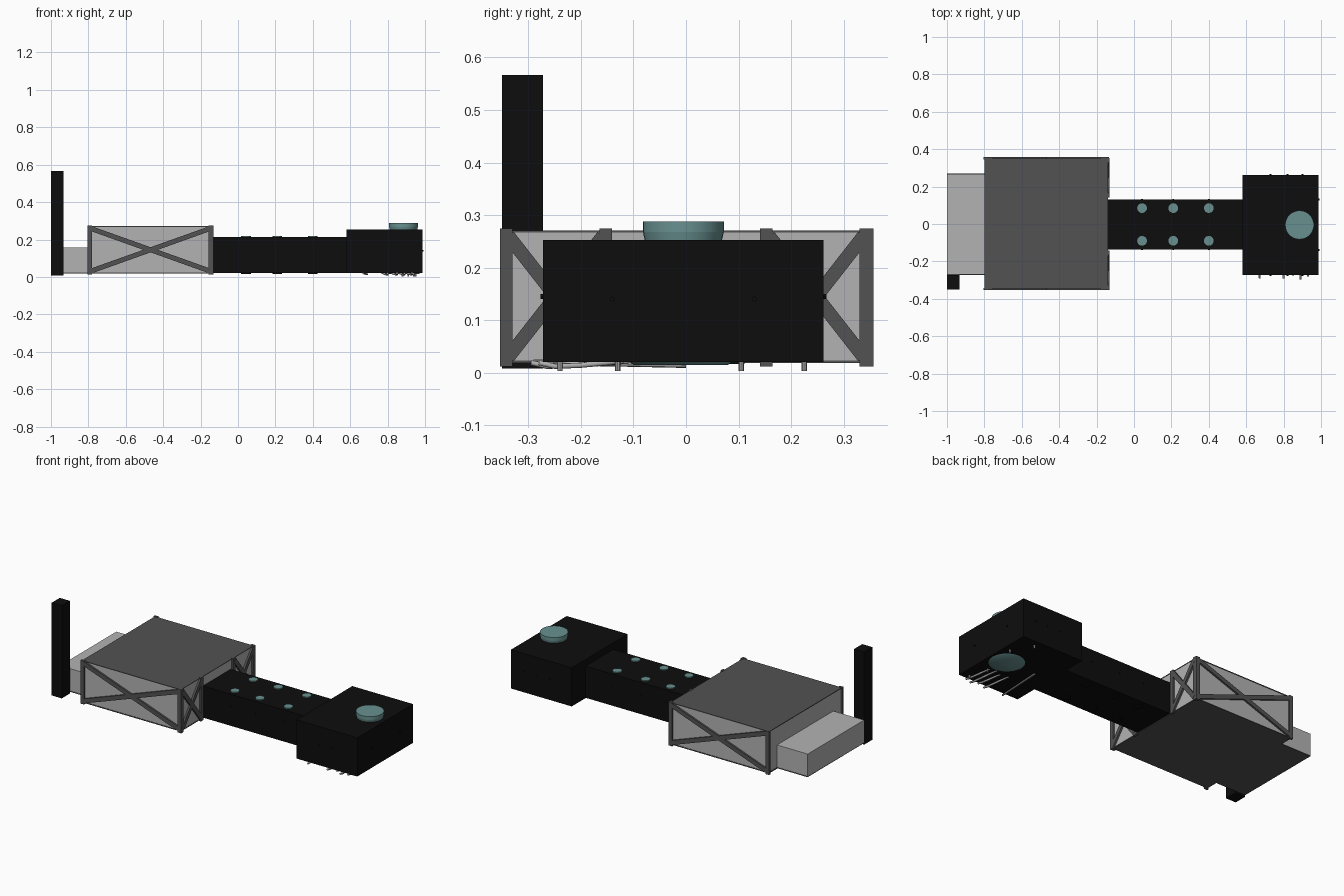
import bpy
from math import radians
from mathutils import Vector

if "Cube" in bpy.data.objects:
    bpy.data.objects.remove(bpy.data.objects["Cube"])


def material(name, rgb):
    m = bpy.data.materials.new(name)
    m.diffuse_color = (*rgb, 1)
    m.use_nodes = True
    m.node_tree.nodes["Principled BSDF"].inputs["Base Color"].default_value = m.diffuse_color
    return m


BLACK = material("black", (0.004, 0.004, 0.004))
DARK = material("dark_grey", (0.085, 0.085, 0.085))
PALE = material("pale_grey", (0.45, 0.45, 0.45))
TEAL = material("teal", (0.14, 0.28, 0.28))


def finish(name, mat):
    o = bpy.context.object
    o.name = name
    o.data.materials.append(mat)
    return o


def box(name, x, y, z, mat):
    bpy.ops.mesh.primitive_cube_add(
        size=1, location=[(a + b) / 2 for a, b in (x, y, z)])
    o = finish(name, mat)
    o.scale = [b - a for a, b in (x, y, z)]
    return o


def rod(name, p, q, r, mat, sides=24, r2=None):
    p, q = Vector(p), Vector(q)
    d = q - p
    bpy.ops.mesh.primitive_cone_add(
        vertices=sides, radius1=r, radius2=r if r2 is None else r2, depth=d.length,
        location=(p + q) / 2, rotation=d.to_track_quat('Z', 'Y').to_euler())
    bpy.ops.object.shade_smooth_by_angle(angle=radians(35))
    return finish(name, mat)


def beam(name, p, q, normal, mat, width=0.026, thick=0.012):
    # flat bar from p to q, lying against a wall with the given normal
    p, q = Vector(p), Vector(q)
    d = q - p
    n = Vector(normal)
    side = n.cross(d.normalized())
    o = box(name, (-.5, .5), (-.5, .5), (-.5, .5), mat)
    o.location = (p + q) / 2
    rot = o.rotation_euler.to_matrix()
    rot.col[0], rot.col[1], rot.col[2] = side, d.normalized(), n
    o.rotation_euler = rot.transposed().transposed().to_euler()
    o.scale = (width, d.length, thick)


def cross(name, a, b, normal):
    # two diagonals between opposite corners, at z 0.03 and 0.26
    lo, hi = 0.03, 0.26
    beam(name + "_rising", (*a, lo), (*b, hi), normal, DARK)
    beam(name + "_falling", (*a, hi), (*b, lo), normal, DARK)


# main bay: pale walls with dark roof and floor
box("bay_walls", (-0.795, -0.142), (-0.343, 0.347), (0.022, 0.268), PALE)
box("bay_roof", (-0.80, -0.14), (-0.346, 0.350), (0.267, 0.271), DARK)
box("bay_floor", (-0.80, -0.14), (-0.346, 0.350), (0.018, 0.023), DARK)

# rear annex and tall fin
box("rear_annex", (-1.0, -0.79), (-0.27, 0.267), (0.022, 0.157), PALE)
box("annex_floor", (-1.0, -0.79), (-0.272, 0.269), (0.018, 0.023), DARK)
box("tall_fin", (-1.0, -0.932), (-0.35, -0.272), (0.008, 0.567), BLACK)

# bay bracing on both sides
for s, label in ((-1, "front"), (1, "back")):
    y = 0.002 + s * 0.349
    cross(label + "_side_brace", (-0.79, y), (-0.145, y), (0, s, 0))
    for x in (-0.793, -0.145):
        box(label + "_side_post", (x - 0.012, x + 0.012),
            (y - 0.006, y + 0.006), (0.012, 0.274), DARK)
    # end wall posts and diagonals beside the neck
    cross(label + "_end_brace", (-0.137, s * 0.338), (-0.137, s * 0.158), (1, 0, 0))
    for yy in (s * 0.342, s * 0.153):
        box(label + "_end_post", (-0.145, -0.132),
            (yy - 0.012, yy + 0.012), (0.012, 0.274), DARK)

# neck with round ports above and below
box("neck", (-0.14, 0.59), (-0.135, 0.130), (0.022, 0.213), BLACK)
for x in (0.043, 0.21, 0.40):
    for y in (-0.09, 0.085):
        rod("top_port", (x, y, 0.20), (x, y, 0.219), 0.026, TEAL)
        rod("bottom_port", (x, y, 0.017), (x, y, 0.03), 0.026, BLACK)
    for y, s in ((-0.135, -1), (0.13, 1)):
        rod("neck_bolt", (x, y - s * 0.01, 0.14), (x, y + s * 0.004, 0.14), 0.005, BLACK, 8)

# head
box("head", (0.58, 0.987), (-0.272, 0.262), (0.02, 0.253), BLACK)
rod("top_dome_base", (0.885, -0.005, 0.24), (0.885, -0.005, 0.268), 0.071, TEAL, 32, 0.077)
rod("top_dome_cap", (0.885, -0.005, 0.268), (0.885, -0.005, 0.288), 0.077, TEAL, 32)
rod("lower_dish", (0.875, -0.01, 0.024), (0.875, -0.01, 0.015), 0.104, TEAL, 32, 0.09)

# head bolts
for y in (-0.14, 0.13):
    rod("nose_bolt", (0.98, y, 0.14), (0.993, y, 0.14), 0.005, BLACK, 8)
for x in (0.73, 0.82, 0.90):
    for y, s in ((-0.272, -1), (0.262, 1)):
        rod("side_bolt", (x, y - s * 0.01, 0.145), (x, y + s * 0.005, 0.145), 0.005, BLACK, 8)

# bent pipes hanging under the head
for x, start, end in ((0.80, -0.12, -0.29), (0.85, -0.13, -0.275),
                      (0.89, -0.11, -0.295), (0.93, -0.12, -0.28)):
    c = bpy.data.curves.new("under_pipe", 'CURVE')
    c.dimensions = '3D'
    c.bevel_depth = 0.0055
    c.bevel_resolution = 1
    c.use_fill_caps = True
    sp = c.splines.new('POLY')
    path = ((x - 0.03, start, 0.022), (x - 0.01, (start + end) / 2, 0.014),
            (x, end + 0.03, 0.012), (x, end, 0.019))
    sp.points.add(len(path) - 1)
    for pt, co in zip(sp.points, path):
        pt.co = (*co, 1)
    c.materials.append(PALE)
    bpy.context.collection.objects.link(bpy.data.objects.new("under_pipe", c))
rod("long_under_pipe", (0.67, -0.29, 0.02), (0.69, 0.0, 0.014), 0.005, PALE, 8)
for x, y in ((0.94, -0.24), (0.91, -0.13), (0.95, 0.105), (0.88, 0.225)):
    rod("under_stub", (x, y, 0.03), (x, y, 0.003), 0.005, PALE, 8)
